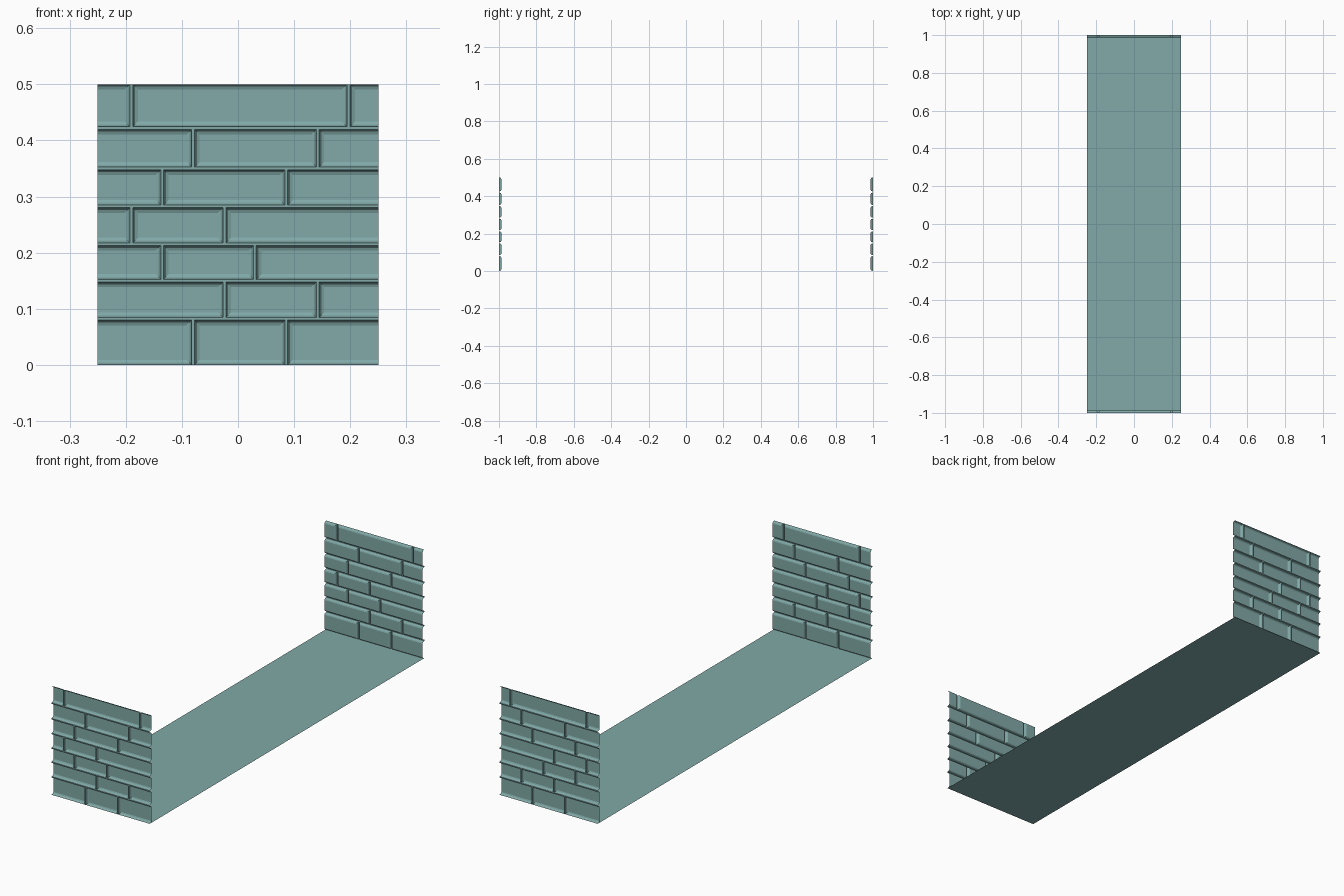
import bpy, bmesh

if "Cube" in bpy.data.objects:
    bpy.data.objects.remove(bpy.data.objects["Cube"])

HALF_W, HALF_L = 0.25, 1.0
GAP = 0.0025                                  # half the mortar width
# course boundaries (bottom to top) and vertical joints of each course
LEVELS = [0, 0.082, 0.150, 0.215, 0.2825, 0.35, 0.422, 0.5]
JOINTS = [(-0.08, 0.086), (-0.024, 0.142), (-0.135, 0.03), (-0.19, -0.024),
          (-0.135, 0.086), (-0.08, 0.142), (-0.19, 0.197)]
# brick edge profile: (inset from brick outline, relief depth)
PROFILE = [(0, 0), (0.002, 0.008), (0.004, 0.011), (0.009, 0.013)]

teal = bpy.data.materials.new("teal_stone")
teal.diffuse_color = (0.22, 0.40, 0.39, 1)
teal.use_nodes = True
teal.node_tree.nodes["Principled BSDF"].inputs["Base Color"].default_value = teal.diffuse_color


def new_object(name, bm):
    mesh = bpy.data.meshes.new(name)
    bm.to_mesh(mesh)
    bm.free()
    mesh.materials.append(teal)
    obj = bpy.data.objects.new(name, mesh)
    bpy.context.collection.objects.link(obj)
    return obj


def add_brick(bm, x0, x1, z0, z1):
    """Mortar border plus a raised brick shell, left open at the wall ends."""
    open_left, open_right = x0 <= -HALF_W, x1 >= HALF_W
    gap_low, gap_high = GAP * (z0 > 0), GAP * (z1 < LEVELS[-1])

    def ring(side, low, high, depth):
        a = x0 + (0 if open_left else side)
        b = x1 - (0 if open_right else side)
        y = -HALF_L + depth
        return [bm.verts.new(p) for p in ((a, y, z0 + low), (b, y, z0 + low),
                                          (b, y, z1 - high), (a, y, z1 - high))]

    rings = [ring(0, 0, 0, 0)]
    for inset, depth in PROFILE:
        rings.append(ring(GAP + inset, gap_low + inset, gap_high + inset, depth))
    for outer, inner in zip(rings, rings[1:]):
        for i in range(4):
            if (i == 1 and open_right) or (i == 3 and open_left):
                continue
            j = (i + 1) % 4
            quad = (outer[i], outer[j], inner[j], inner[i])
            # skip the mortar strip where the brick meets the wall's top or base
            if i in (0, 2) and all(abs(v.co.z - quad[0].co.z) < 1e-6 and
                                   abs(v.co.y - quad[0].co.y) < 1e-6 for v in quad):
                continue
            bm.faces.new(quad[::-1])
    bm.faces.new(rings[-1][::-1])


# Brick end walls, reliefs facing inward, mirrored to the far end
bm = bmesh.new()
for row, joints in enumerate(JOINTS):
    edges = [-HALF_W, *joints, HALF_W]
    for x0, x1 in zip(edges, edges[1:]):
        add_brick(bm, x0, x1, LEVELS[row], LEVELS[row + 1])
bmesh.ops.remove_doubles(bm, verts=bm.verts, dist=1e-5)
walls = new_object("brick_end_walls", bm)
mirror = walls.modifiers.new("far_wall", 'MIRROR')
mirror.use_axis = (False, True, False)
mirror.use_mirror_merge = False

# Floor strip between the walls
bm = bmesh.new()
bm.faces.new([bm.verts.new((x, y, 0)) for x, y in
              ((-HALF_W, -HALF_L), (HALF_W, -HALF_L), (HALF_W, HALF_L), (-HALF_W, HALF_L))])
new_object("floor", bm)
